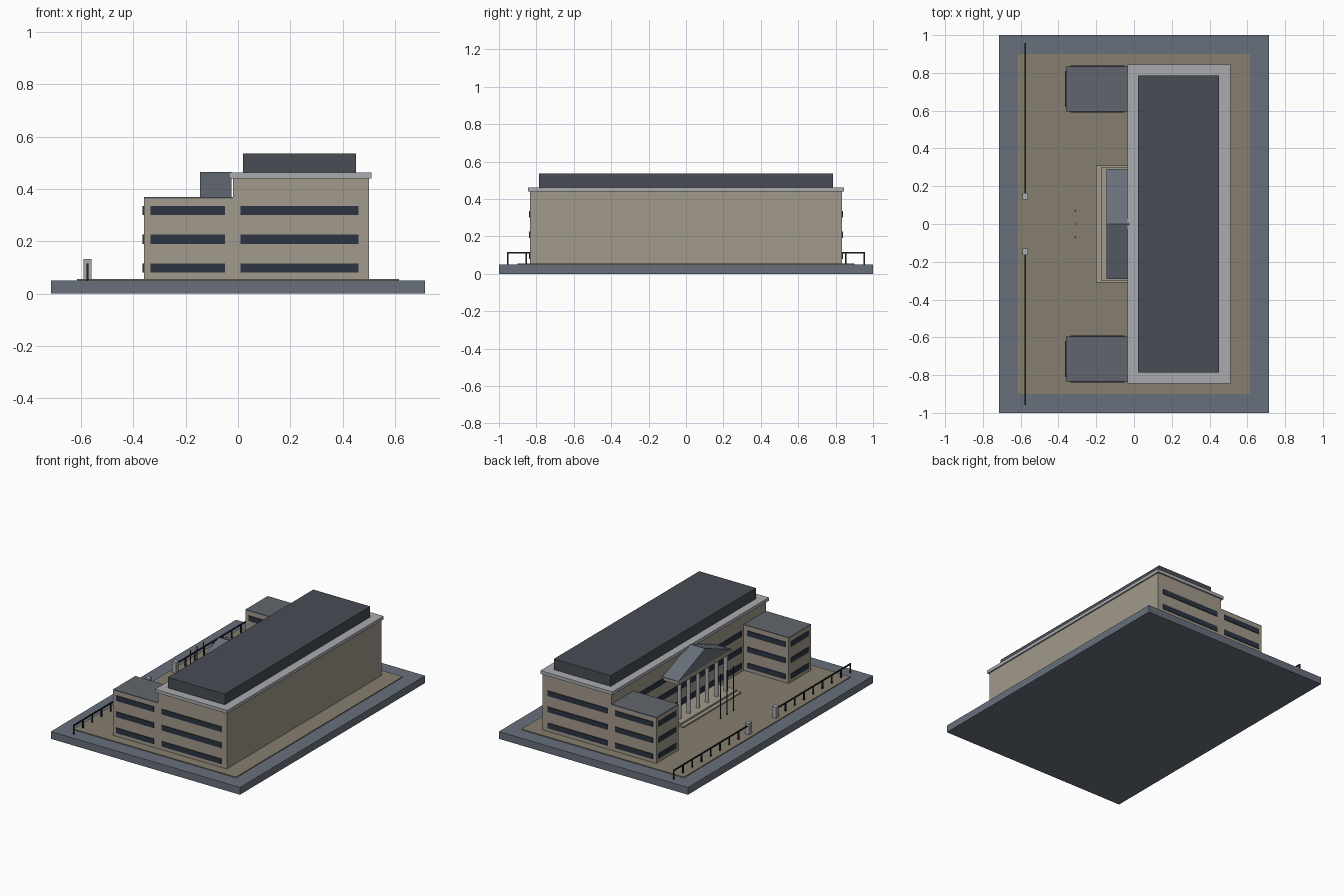
import bpy, bmesh

if "Cube" in bpy.data.objects:
    bpy.data.objects.remove(bpy.data.objects["Cube"])


def material(name, rgb):
    m = bpy.data.materials.new(name)
    m.diffuse_color = (*rgb, 1)
    m.use_nodes = True
    m.node_tree.nodes["Principled BSDF"].inputs["Base Color"].default_value = m.diffuse_color
    return m


STONE = material("stone", (0.36, 0.32, 0.26))
PAVING = material("paving", (0.24, 0.21, 0.16))
SLATE = material("slate", (0.14, 0.16, 0.20))
ROOF = material("roof", (0.065, 0.075, 0.09))
FLAT = material("flat_roof", (0.12, 0.13, 0.15))
TRIM = material("trim", (0.40, 0.41, 0.43))
GLASS = material("glass", (0.025, 0.035, 0.055))
IRON = material("iron", (0.02, 0.02, 0.025))


def finish(name, bm, mat):
    bmesh.ops.recalc_face_normals(bm, faces=bm.faces)
    me = bpy.data.meshes.new(name)
    bm.to_mesh(me)
    bm.free()
    me.materials.append(mat)
    ob = bpy.data.objects.new(name, me)
    bpy.context.collection.objects.link(ob)
    return ob


def box(name, x, y, z, mat):
    """Box from (min, max) pairs."""
    bm = bmesh.new()
    bmesh.ops.create_cube(bm, size=1)
    for v in bm.verts:
        v.co = [(r[0] + r[1]) / 2 + c * (r[1] - r[0]) for c, r in zip(v.co, (x, y, z))]
    return finish(name, bm, mat)


def rod(name, x, y, z, r, mat, sides=12):
    bm = bmesh.new()
    bmesh.ops.create_cone(bm, cap_ends=True, segments=sides, radius1=r, radius2=r, depth=z[1] - z[0])
    bmesh.ops.translate(bm, verts=bm.verts, vec=(x, y, (z[0] + z[1]) / 2))
    ob = finish(name, bm, mat)
    for p in ob.data.polygons:
        p.use_smooth = len(p.vertices) == 4
    return ob


def span(s, a, b):
    return tuple(sorted((s * a, s * b)))


# Ground
box("base_slab", (-.715, .715), (-1, 1), (0, .05), SLATE)
box("courtyard_paving", (-.615, .615), (-.9, .9), (.05, .056), PAVING)

# Main block
box("main_block", (-.02, .5), (-.835, .835), (.056, .44), STONE)
box("cornice", (-.035, .51), (-.845, .845), (.44, .462), TRIM)
box("main_roof", (.02, .45), (-.785, .785), (.462, .535), ROOF)

# Mirrored wings, windows, fence and gate
FLOORS = [(.08, .115), (.19, .225), (.30, .335)]
for s in (1, -1):
    box("wing", (-.36, -.02), span(s, .595, .835), (.056, .364), STONE)
    box("wing_roof", (-.36, -.02), span(s, .595, .835), (.364, .37), FLAT)
    for z in FLOORS:
        box("main_end_window", (.01, .46), span(s, .83, .84), z, GLASS)
        box("wing_outer_window", (-.335, -.05), span(s, .83, .84), z, GLASS)
        box("wing_inner_window", (-.335, -.05), span(s, .59, .6), z, GLASS)
        box("wing_front_window", (-.364, -.355), span(s, .62, .81), z, GLASS)
    box("gate_pillar", (-.59, -.56), span(s, .13, .163), (.056, .132), TRIM)
    box("fence_rail", (-.579, -.571), span(s, .15, .957), (.107, .115), IRON)
    for i in range(9):
        y = s * (.953 - i * .1)
        box("fence_post", (-.579, -.571), (y - .004, y + .004), (.05, .112), IRON)
for z in FLOORS:
    box("courtyard_window", (-.026, -.015), (-.57, .57), z, GLASS)

# Portico: steps, columns, beam, gable roof
box("lower_step", (-.2, -.02), (-.31, .31), (.056, .066), STONE)
box("upper_step", (-.175, -.02), (-.3, .3), (.066, .078), STONE)
for i in range(6):
    rod("column", -.125, -.25 + i * .1, (.078, .33), .013, TRIM)
box("portico_beam", (-.143, -.02), (-.28, .28), (.322, .35), STONE)
bm = bmesh.new()
tri = [bm.verts.new((-.145, y, z)) for y, z in ((-.29, .35), (.29, .35), (0, .465))]
face = bm.faces.new(tri)
ext = bmesh.ops.extrude_face_region(bm, geom=[face])
bmesh.ops.translate(bm, vec=(.12, 0, 0),
                    verts=[g for g in ext["geom"] if isinstance(g, bmesh.types.BMVert)])
if not face.is_valid or len(bm.faces) < 5:
    bm.faces.new(tri)
finish("gable_roof", bm, SLATE)

# Flagpoles
for y in (-.07, 0, .07):
    rod("flagpole", -.31, y, (.056, .36), .004, IRON, 8)
